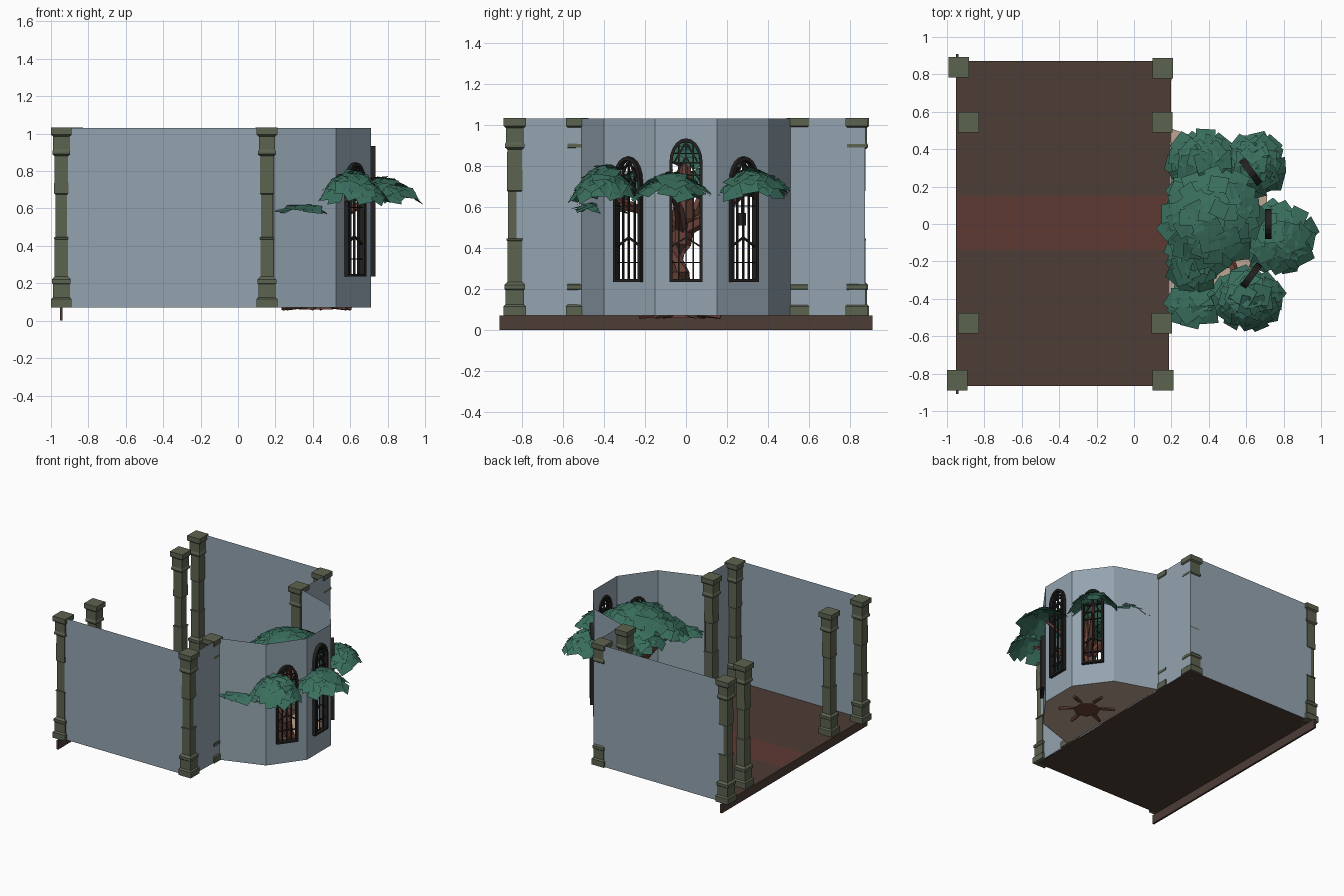
import bpy, bmesh, math, random
from mathutils import Matrix, Vector

if "Cube" in bpy.data.objects:
    bpy.data.objects.remove(bpy.data.objects["Cube"])
random.seed(4)

def mat(name, rgb):
    m = bpy.data.materials.new(name)
    m.diffuse_color = [((c / 255 + 0.055) / 1.055) ** 2.4 for c in rgb] + [1]
    m.use_nodes = True
    m.node_tree.nodes["Principled BSDF"].inputs["Base Color"].default_value = m.diffuse_color
    return m

WALL = mat("grey blue wall", (148, 164, 176))
STONE = mat("olive stone", (92, 99, 80))
FLOOR = mat("dark brown floor", (77, 60, 54))
CARPET = mat("red brown carpet", (95, 58, 52))
TAN = mat("tan floor", (190, 166, 146))
IRON = mat("black iron", (36, 34, 33))
LEAF = mat("green leaf", (57, 110, 93))
BARK = mat("red brown bark", (106, 66, 56))

def finish(bm, name, material):
    me = bpy.data.meshes.new(name)
    bm.to_mesh(me)
    bm.free()
    me.materials.append(material)
    ob = bpy.data.objects.new(name, me)
    bpy.context.collection.objects.link(ob)
    return ob

def box(bm, lo, hi, M=Matrix()):
    c = [(a + b) / 2 for a, b in zip(lo, hi)]
    s = [b - a for a, b in zip(lo, hi)]
    bmesh.ops.create_cube(bm, size=1, matrix=M @ Matrix.Translation(c) @ Matrix.Diagonal((*s, 1)))

def polygon(name, pts, material):
    bm = bmesh.new()
    bm.faces.new([bm.verts.new(p) for p in pts])
    return finish(bm, name, material)

Z0, Z1 = 0.07, 1.03
FL, FR, BR, BL = (-0.95, -0.865), (0.186, -0.865), (0.2, 0.872), (-0.938, 0.872)
APSE = [(0.195, -0.51), (0.525, -0.4), (0.71, -0.15), (0.71, 0.15), (0.525, 0.4), (0.198, 0.51)]

# floors, carpet strip and front step
polygon("hall_floor", [(*p, Z0) for p in (FL, FR, BR, BL)], FLOOR)
polygon("apse_floor", [(*p, Z0 + 0.002) for p in APSE], TAN)
polygon("carpet", [(-0.943, -0.135, Z0 + 0.004), (0.197, -0.135, Z0 + 0.004),
                   (0.197, 0.15, Z0 + 0.004), (-0.943, 0.15, Z0 + 0.004)], CARPET)
bm = bmesh.new()
box(bm, (-0.952, -0.91, 0), (-0.937, 0.91, Z0))
finish(bm, "step_edge", FLOOR)

# plain walls
for i, (a, b) in enumerate([(FL, FR), (FR, APSE[0]), (APSE[0], APSE[1]),
                            (APSE[4], APSE[5]), (APSE[5], BR), (BR, BL)]):
    polygon(f"wall_{i}", [(*a, Z0), (*b, Z0), (*b, Z1), (*a, Z1)], WALL)

def arch(hw, z0, spring, top, n=10):
    pts = [(-hw, z0), (hw, z0)]
    for k in range(n + 1):
        a = math.pi * k / n
        pts.append((hw * math.cos(a), spring + (top - spring) * math.sin(a)))
    return pts

# apse walls with a pointed opening and an iron window in each
def window_wall(i, a, b, top):
    a, b = Vector((*a, 0)), Vector((*b, 0))
    u = (b - a).normalized()
    n = Vector((u.y, -u.x, 0))
    c = (a + b) / 2
    M = Matrix(((u.x, 0, n.x, c.x), (u.y, 0, n.y, c.y), (0, 1, 0, 0), (0, 0, 0, 1)))
    half, spring = (b - a).length / 2, top - 0.12
    outer, inner = arch(0.081, 0.235, spring, top), arch(0.066, 0.25, spring, top - 0.018)
    bm = bmesh.new()
    edges = []
    for loop in ([(-half, Z0), (half, Z0), (half, Z1), (-half, Z1)], outer):
        vs = [bm.verts.new(M @ Vector((x, z, 0))) for x, z in loop]
        edges += [bm.edges.new((vs[k - 1], vs[k])) for k in range(len(vs))]
    bmesh.ops.triangle_fill(bm, use_beauty=True, edges=edges, normal=n)
    finish(bm, f"apse_wall_{i}", WALL)

    bm = bmesh.new()
    rings = [[bm.verts.new(M @ Vector((x, z, d))) for x, z in loop]
             for loop, d in ((outer, -0.01), (outer, 0.026), (inner, 0.026), (inner, -0.01))]
    for r in range(4):
        p, q = rings[r], rings[(r + 1) % 4]
        for k in range(len(p)):
            bm.faces.new((p[k - 1], p[k], q[k], q[k - 1]))
    for x in (-0.035, 0, 0.035):                       # upright bars
        h = spring + (top - spring) * math.sqrt(1 - (x / 0.081) ** 2) - 0.01
        box(bm, (x - 0.003, 0.24, 0), (x + 0.003, h, 0.012), M)
    for z in (0.33, spring - 0.12, spring - 0.06, spring, spring + 0.045):  # cross bars
        box(bm, (-0.072, z - 0.003, 0), (0.072, z + 0.003, 0.012), M)
    for s in (-1, 1):                                  # small gable and crossed tracery
        for cx, cz, L, ang in ((0.034, 0.43, 0.08, 32), (0.034, spring - 0.03, 0.13, 60),
                               (0.03, spring + 0.05, 0.1, 60)):
            R = Matrix.Translation((s * cx, cz, 0.006)) @ Matrix.Rotation(-s * math.radians(ang), 4, 'Z')
            box(bm, (-L / 2, -0.004, -0.006), (L / 2, 0.004, 0.006), M @ R)
    finish(bm, f"window_{i}", IRON)

for i, top in ((1, 0.845), (2, 0.935), (3, 0.845)):
    window_wall(i, APSE[i], APSE[i + 1], top)

# square stepped columns
PROFILE = [(0.055, 0.07), (0.055, 0.115), (0.045, 0.125), (0.045, 0.195), (0.05, 0.2), (0.05, 0.22),
           (0.036, 0.235), (0.036, 0.435), (0.04, 0.437), (0.04, 0.445), (0.032, 0.447), (0.032, 0.675),
           (0.038, 0.68), (0.036, 0.88), (0.048, 0.89), (0.048, 0.905), (0.043, 0.915), (0.043, 0.985),
           (0.055, 0.995), (0.055, 1.033)]
for i, (x, y) in enumerate([(-0.945, -0.835), (0.155, -0.835), (0.153, 0.832), (-0.938, 0.838),
                            (-0.885, -0.53), (0.148, -0.53), (0.15, 0.545), (-0.885, 0.545)]):
    bm = bmesh.new()
    rings = [[bm.verts.new((x + sx * h, y + sy * h, z)) for sx, sy in ((-1, -1), (1, -1), (1, 1), (-1, 1))]
             for h, z in PROFILE]
    for p, q in zip(rings, rings[1:]):
        for k in range(4):
            bm.faces.new((p[k - 1], p[k], q[k], q[k - 1]))
    bm.faces.new(rings[0][::-1])
    bm.faces.new(rings[-1])
    finish(bm, f"column_{i}", STONE)

# tree: trunk, branches and roots as tapered tubes
def limb(name, pts, n=7):
    bm = bmesh.new()
    rings = []
    for k, (x, y, z, r) in enumerate(pts):
        a, b = Vector(pts[max(k - 1, 0)][:3]), Vector(pts[min(k + 1, len(pts) - 1)][:3])
        Q = (b - a).to_track_quat('Z', 'Y')
        rings.append([bm.verts.new(Vector((x, y, z)) + Q @ Vector(
            (r * math.cos(math.tau * j / n), r * math.sin(math.tau * j / n), 0))) for j in range(n)])
    for p, q in zip(rings, rings[1:]):
        for j in range(n):
            bm.faces.new((p[j - 1], p[j], q[j], q[j - 1]))
    bm.faces.new(rings[0][::-1])
    bm.faces.new(rings[-1])
    finish(bm, name, BARK)

limb("trunk", [(0.42, -0.03, 0.06, 0.1), (0.42, -0.03, 0.14, 0.075), (0.43, -0.05, 0.28, 0.07),
               (0.41, -0.04, 0.42, 0.065), (0.42, -0.01, 0.55, 0.06), (0.42, 0.0, 0.85, 0.02)])

# leaf clumps: x, y, base z, radius x, radius y, dome height, number of cards
CLUMPS = [(0.42, 0.03, 0.82, 0.25, 0.25, 0.12, 60), (0.77, -0.07, 0.665, 0.18, 0.17, 0.09, 45),
          (0.61, -0.40, 0.655, 0.17, 0.15, 0.13, 45), (0.32, -0.42, 0.59, 0.12, 0.10, 0.03, 22),
          (0.65, 0.32, 0.675, 0.14, 0.15, 0.10, 40), (0.36, 0.33, 0.69, 0.16, 0.15, 0.09, 40),
          (0.32, -0.17, 0.69, 0.13, 0.18, 0.09, 35), (0.30, 0.1, 0.70, 0.11, 0.17, 0.08, 28)]
for i, (cx, cy, cz, rx, ry, h, count) in enumerate(CLUMPS):
    bm = bmesh.new()
    for k in range(count):
        r = math.sqrt((k + 0.5) / count)
        a = k * 2.39996
        x, y = r * math.cos(a), r * math.sin(a)
        pos = Vector((cx + rx * x, cy + ry * y, cz + h * (1 - r * r) + random.uniform(-0.01, 0.01)))
        nrm = Vector((x * h / rx * 1.5 + random.uniform(-.15, .15),
                      y * h / ry * 1.5 + random.uniform(-.15, .15), 1))
        M = (Matrix.Translation(pos) @ nrm.to_track_quat('Z', 'Y').to_matrix().to_4x4()
             @ Matrix.Rotation(random.uniform(0, 6.28), 4, 'Z'))
        bmesh.ops.create_grid(bm, x_segments=1, y_segments=1, size=random.uniform(0.042, 0.054), matrix=M)
    finish(bm, f"leaf_clump_{i}", LEAF)
    if i:
        mx, my = (0.42 + cx) / 2, cy / 2
        limb(f"branch_{i}", [(0.42, -0.02, 0.48, 0.035), (mx, my, 0.57 + 0.02 * (i % 2), 0.025),
                             (cx, cy, cz + 0.02, 0.01)], 5)
for i in range(6):
    a = i * math.tau / 6 + 0.4
    c, s = math.cos(a), math.sin(a)
    limb(f"root_{i}", [(0.42 + c * 0.04, -0.03 + s * 0.04, 0.15, 0.035),
                       (0.42 + c * 0.11, -0.03 + s * 0.11, 0.085, 0.025),
                       (0.42 + c * 0.2, -0.03 + s * 0.2, 0.064, 0.01)], 5)

# small hanging lantern
bm = bmesh.new()
box(bm, (0.43, 0.252, 0.51), (0.47, 0.292, 0.57))
box(bm, (0.447, 0.269, 0.57), (0.453, 0.275, 0.72))
finish(bm, "lantern", IRON)
